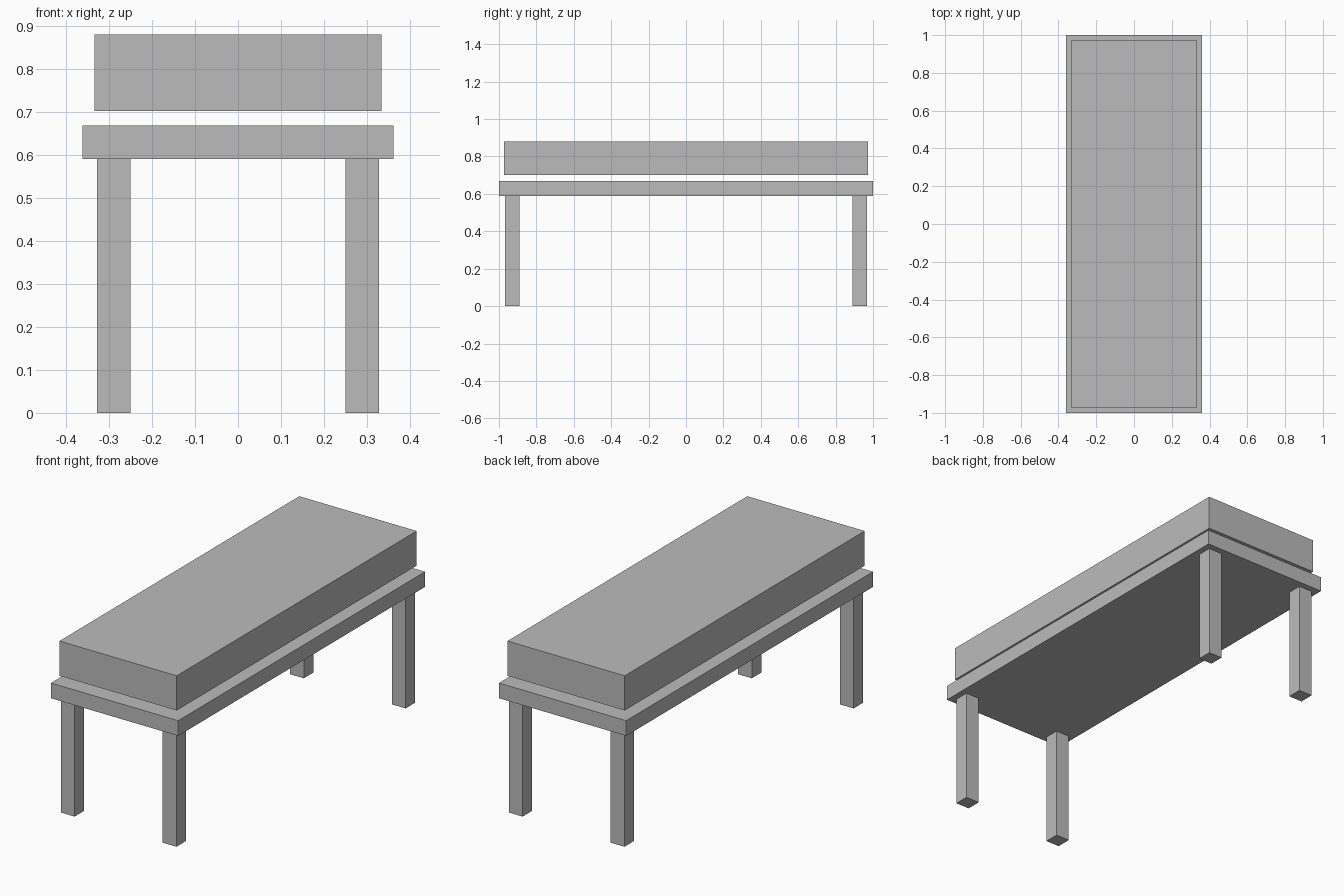
import bpy

cube = bpy.data.objects.get("Cube")
if cube:
    bpy.data.objects.remove(cube, do_unlink=True)

grey = bpy.data.materials.new("plain grey")
grey.use_nodes = True
colour = (0.5, 0.5, 0.5, 1)
grey.diffuse_color = colour
grey.node_tree.nodes["Principled BSDF"].inputs["Base Color"].default_value = colour


def box(name, x, y, z):
    """Box spanning the given (low, high) ranges."""
    ranges = (x, y, z)
    bpy.ops.mesh.primitive_cube_add(size=1, location=[(a + b) / 2 for a, b in ranges])
    obj = bpy.context.object
    obj.name = name
    obj.scale = [b - a for a, b in ranges]
    bpy.ops.object.transform_apply(location=False, rotation=False, scale=True)
    obj.data.materials.append(grey)
    return obj


# Seat slab and the cushion floating above it
box("seat", (-0.361, 0.361), (-1, 1), (0.59, 0.668))
box("cushion", (-0.333, 0.333), (-0.972, 0.972), (0.702, 0.88))

# Four square legs, mirrored to each corner
for side, sx in (("left", 1), ("right", -1)):
    for end, sy in (("front", -1), ("back", 1)):
        box(f"{end}_{side}_leg",
            sorted((sx * 0.25, sx * 0.328)),
            sorted((sy * 0.89, sy * 0.967)),
            (0, 0.59))
